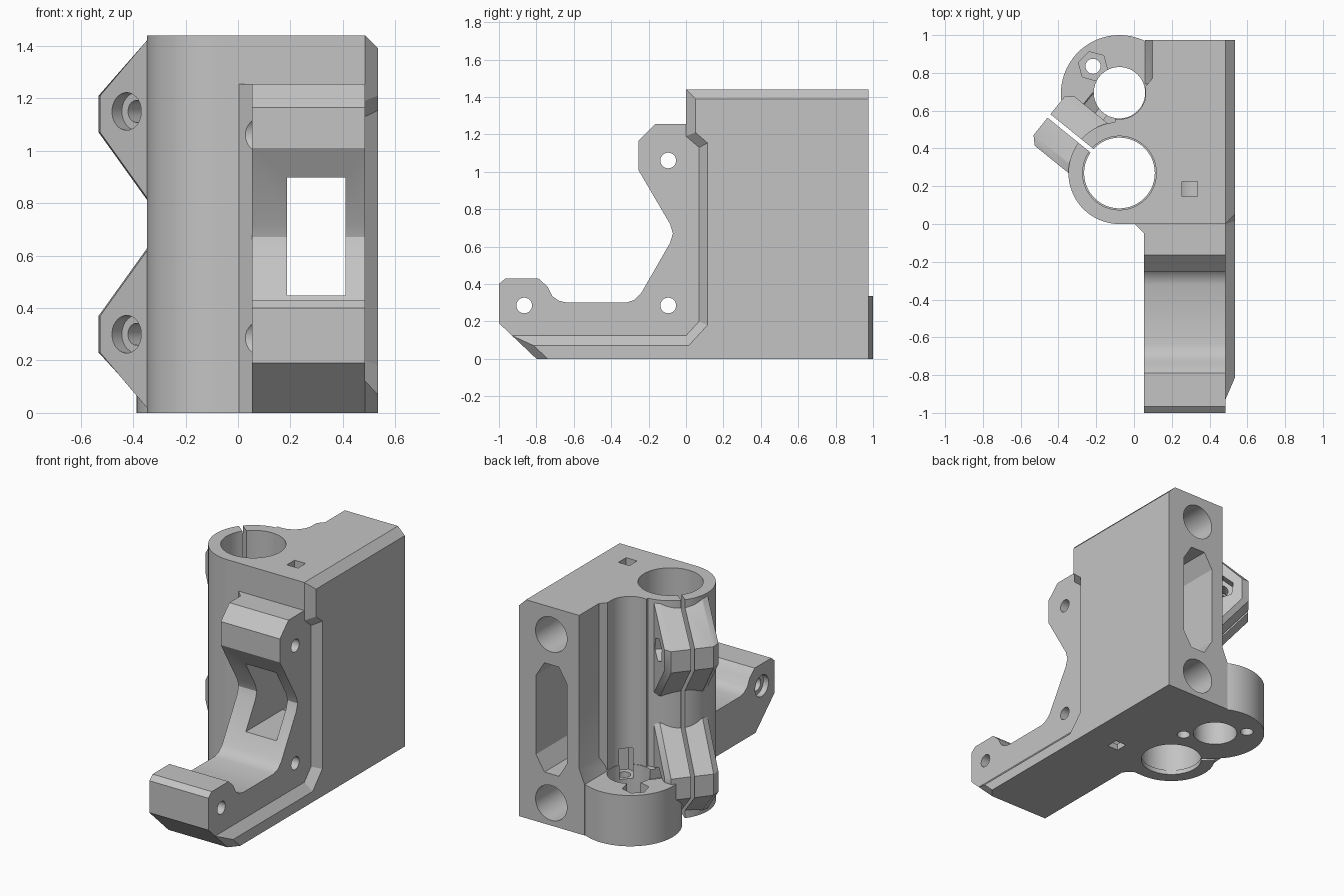
import bpy, bmesh, math
from mathutils import Vector

cube = bpy.data.objects.get("Cube")
if cube:
    bpy.data.objects.remove(cube)

grey = bpy.data.materials.new("plain grey")
grey.use_nodes = True
GREY = (0.55, 0.55, 0.55, 1)
grey.diffuse_color = GREY
grey.node_tree.nodes["Principled BSDF"].inputs["Base Color"].default_value = GREY

TOP, BACK = 1.44, 0.975
SIDE, FACE = 0.484, 0.534            # inner and outer planes of the side cover
BORE = Vector((-0.077, 0.27, 0))     # main clamped bore
ROD = Vector((-0.077, 0.695, 0))     # lower rod socket
ANGLE = math.radians(141)            # direction of the clamp split
U = Vector((math.cos(ANGLE), math.sin(ANGLE), 0))
V = Vector((U.y, -U.x, 0))
Z = Vector((0, 0, 1))


def loft(name, rings):
    """Closed solid through matching rings of points, faces outward."""
    bm = bmesh.new()
    rows = [[bm.verts.new(p) for p in ring] for ring in rings]
    n = len(rows[0])
    for a, b in zip(rows, rows[1:]):
        for i in range(n):
            j = (i + 1) % n
            bm.faces.new((a[i], a[j], b[j], b[i]))
    bm.faces.new(rows[0][::-1])
    bm.faces.new(rows[-1])
    bm.normal_update()
    if bm.calc_volume(signed=True) < 0:
        bmesh.ops.reverse_faces(bm, faces=bm.faces[:])
    mesh = bpy.data.meshes.new(name)
    bm.to_mesh(mesh)
    bm.free()
    ob = bpy.data.objects.new(name, mesh)
    bpy.context.collection.objects.link(ob)
    mesh.materials.append(grey)
    return ob


def prism_x(name, pts, lo, hi):
    return loft(name, [[(x, y, z) for y, z in pts] for x in (lo, hi)])


def prism_y(name, pts, lo, hi):
    return loft(name, [[(x, y, z) for x, z in pts] for y in (lo, hi)])


def prism_z(name, pts, lo, hi):
    return loft(name, [[(x, y, z) for x, y in pts] for z in (lo, hi)])


def rect(a0, a1, b0, b1):
    return [(a0, b0), (a1, b0), (a1, b1), (a0, b1)]


def arc(centre, radius, start, end, steps):
    angles = [math.radians(start + (end - start) * k / steps) for k in range(steps + 1)]
    return [(centre.x + radius * math.cos(t), centre.y + radius * math.sin(t)) for t in angles]


def rod(name, start, axis, length, radius, sides=48):
    """Cylinder or regular prism along any axis."""
    start, axis = Vector(start), Vector(axis).normalized()
    side = axis.orthogonal().normalized()
    other = axis.cross(side)
    ring = []
    for i in range(sides):
        t = math.tau * i / sides
        ring.append(start + radius * (side * math.cos(t) + other * math.sin(t)))
    return loft(name, [ring, [p + axis * length for p in ring]])


def boolean(target, tool, operation):
    tool.hide_render = True
    mod = target.modifiers.new(operation, 'BOOLEAN')
    mod.operation, mod.solver, mod.object = operation, 'EXACT', tool
    bpy.context.view_layer.objects.active = target
    bpy.ops.object.modifier_apply(modifier=mod.name)
    bpy.data.objects.remove(tool)


# Main block with the bore sleeve, scooped around the rod socket
plan = [(SIDE, 0), (SIDE, BACK), (0.097, BACK), (0.097, 0.77), (0.062, 0.73)]
plan += arc(ROD, 0.14, -10, -100, 12) + arc(BORE, 0.27, 95, 270, 48)
body = prism_z("bracket_body", plan, 0, TOP)

# Round lug holding the lower rod, with its sloped joint to the wall
parts = [rod("rod_lug", ROD - Vector((0, 0.005, 0)), Z, 0.335, 0.31, 96)]
parts.append(prism_y("wall_slope", [(0.057, 0), (0.057, 0.335), (0.109, 0.458), (0.2, 0.458),
                                    (0.2, 0)], 0.74, BACK))

# Front arm, drawn from the side
arm = [(-0.8, 0), (-1, 0.19), (-1, 0.4), (-0.965, 0.43), (-0.79, 0.43), (-0.74, 0.385),
       (-0.715, 0.335), (-0.68, 0.31), (-0.635, 0.3), (-0.32, 0.3), (-0.275, 0.315),
       (-0.24, 0.35), (-0.085, 0.62), (-0.07, 0.67), (-0.085, 0.72), (-0.255, 1.01),
       (-0.255, 1.165), (-0.165, 1.255), (0.1, 1.255), (0.1, 0)]
parts.append(prism_x("front_arm", arm, 0.053, SIDE))
parts.append(prism_z("arm_gusset", [(0.003, 0), (0.053, -0.05), (0.1, -0.05), (0.1, 0.1),
                                    (0.003, 0.1)], 0, 1.255))

# Side cover with a bevelled rim
outer = [(BACK, 0), (BACK, TOP), (0, TOP), (0, 1.19), (0.07, 1.13), (0.07, 0.2),
         (0, 0.1235), (-0.93, 0.1235), (-0.8, 0)]
inner = [(BACK, 0), (BACK, 1.39), (0.05, 1.39), (0.05, 1.21), (0.115, 1.154), (0.115, 0.18),
         (0.0144, 0.07), (-0.8137, 0.07), (-0.74, 0)]
parts.append(loft("side_cover", [[(x, y, z) for y, z in ring]
                                 for x, ring in ((SIDE, outer), (FACE, inner))]))


# Clamp ears, upper one mirrored from the lower
def ear_ring(v, grow, flip):
    pts = [(0.1, 0.05), (0.2 + grow / 2, 0.01), (0.44 + grow, 0.23), (0.44 + grow, 0.37),
           (0.2 + grow, 0.63), (0.1, 0.63)]
    return [BORE + U * u + V * v + Z * (TOP - z if flip else z) for u, z in pts]


for flip in (False, True):
    parts.append(loft("clamp_ear", [ear_ring(v, g, flip) for v, g in
                                    ((-0.17, 0), (-0.13, 0.04), (0.135, 0.04), (0.165, 0))]))

for part in parts:
    boolean(body, part, 'UNION')

# Main bore with a thin lip at the bottom, and the split
cuts = [rod("bore_cut", BORE - Z, Z, 3, 0.187, 96),
        rod("bore_wide_cut", BORE + Z * 0.03, Z, 2, 0.195, 96)]
split = [BORE + U * u + V * v for u, v in rect(0.1, 0.7, -0.012, 0.012)]
cuts.append(loft("split_cut", [[p + Z * z for p in split] for z in (-0.1, 1.6)]))

# Rod socket and its nut traps
cuts.append(rod("socket_cut", ROD - Z, Z, 1.36, 0.136, 64))
for side, depth in ((-1, 0.4), (1, 0.2)):
    spot = ROD + Vector((0.14, -0.14, 0)) * side
    cuts.append(rod("lug_screw_cut", spot - Z * 0.1, Z, 0.5, 0.04, 24))
    cuts.append(rod("lug_nut_cut", spot + Z * 0.24, Z, depth, 0.08, 6))

# Clamp screws: round recess on one ear, hexagon on the other
for z in (0.3, TOP - 0.29):
    spot = BORE + U * 0.31 + Z * z
    cuts.append(rod("clamp_screw_cut", spot - V * 0.4, V, 0.6, 0.042, 24))
    cuts.append(rod("clamp_head_cut", spot - V * 0.4, V, 0.29, 0.072, 32))
    cuts.append(rod("clamp_nut_cut", spot + V * 0.11, V, 0.13, 0.08, 6))

# Arm screws with wider recesses on the inner side
for y, z in ((-0.865, 0.285), (-0.095, 0.285), (-0.095, 1.06)):
    cuts.append(rod("arm_screw_cut", (-0.1, y, z), (1, 0, 0), 0.8, 0.042, 24))
    cuts.append(rod("arm_recess_cut", (-0.03, y, z), (1, 0, 0), 0.12, 0.07, 32))

# Window from the front opening into the octagonal slot at the back
cuts.append(prism_y("window_cut", rect(0.186, 0.41, 0.447, 0.897), -0.5, 0.4))
slot = [(0.245, 0.34), (0.35, 0.34), (0.412, 0.44), (0.412, 0.96), (0.35, 1.06),
        (0.245, 1.06), (0.184, 0.96), (0.184, 0.44)]
cuts.append(prism_y("slot_cut", slot, 0.2, 1.2))

# Horizontal rod holes, each met by a small square port
for z, port in ((0.15, (-0.1, 0.1)), (1.26, (1.3, 1.6))):
    cuts.append(rod("rod_hole_cut", (0.3, 0.1, z), (0, 1, 0), 1.2, 0.115, 48))
    cuts.append(prism_z("port_cut", rect(0.255, 0.335, 0.145, 0.225), *port))

for cut in cuts:
    boolean(body, cut, 'DIFFERENCE')

bpy.ops.object.select_all(action='DESELECT')
body.select_set(True)
bpy.context.view_layer.objects.active = body
bpy.ops.object.shade_smooth_by_angle(angle=math.radians(30))
